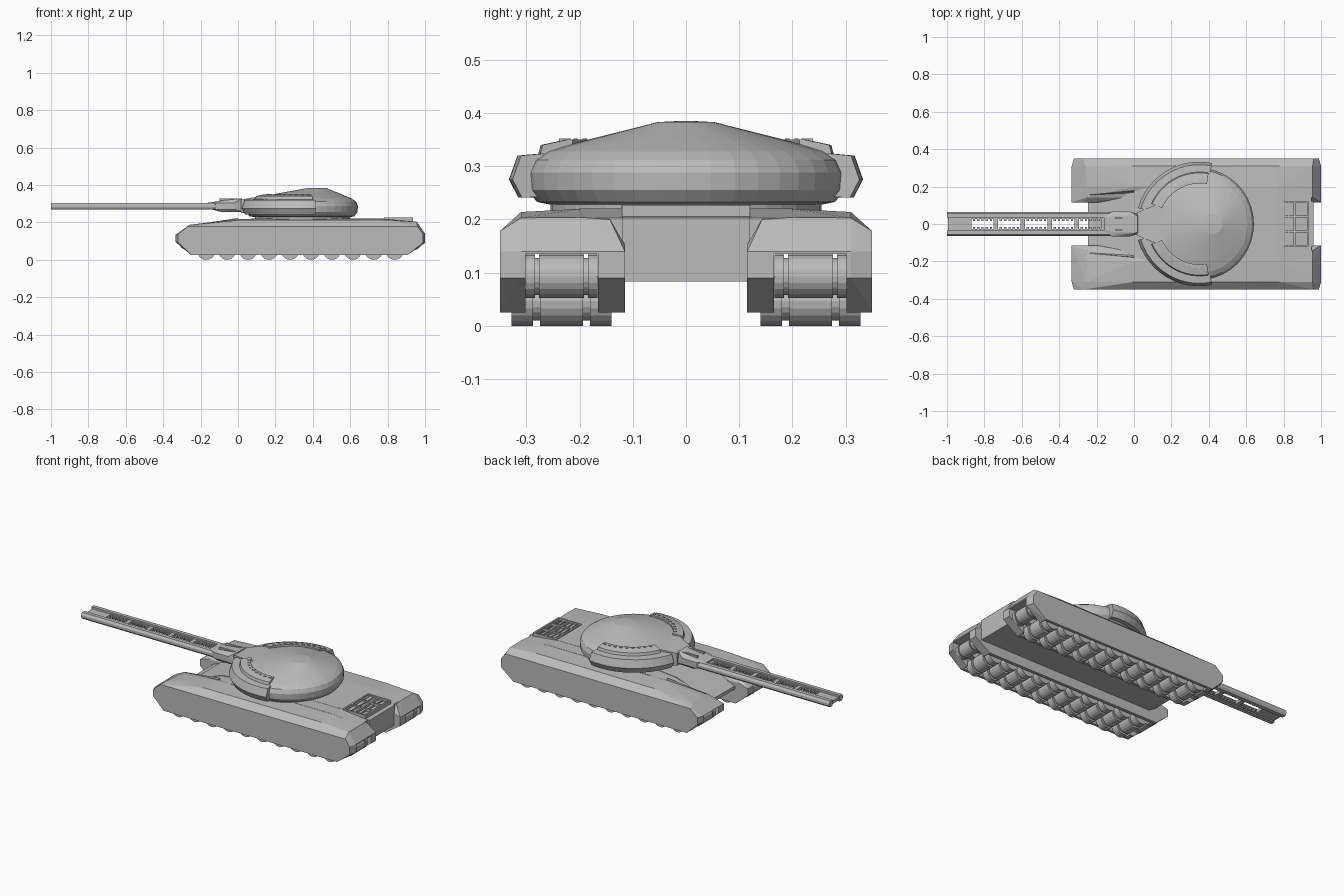
import bpy, bmesh
from math import sin, cos, radians, pi
from mathutils import Matrix

cube = bpy.data.objects.get("Cube")
if cube:
    bpy.data.objects.remove(cube, do_unlink=True)

GREY = (0.5, 0.5, 0.5, 1.0)
mat = bpy.data.materials.new("armour_grey")
mat.use_nodes = True
mat.diffuse_color = GREY
mat.node_tree.nodes["Principled BSDF"].inputs["Base Color"].default_value = GREY


def finish(name, bm):
    bmesh.ops.recalc_face_normals(bm, faces=bm.faces)
    mesh = bpy.data.meshes.new(name)
    bm.to_mesh(mesh)
    bm.free()
    mesh.materials.append(mat)
    ob = bpy.data.objects.new(name, mesh)
    bpy.context.scene.collection.objects.link(ob)
    return ob


def add_box(bm, x0, x1, y0, y1, z0, z1):
    m = Matrix.Translation(((x0 + x1) / 2, (y0 + y1) / 2, (z0 + z1) / 2))
    m = m @ Matrix.Diagonal((x1 - x0, y1 - y0, z1 - z0, 1))
    bmesh.ops.create_cube(bm, size=1, matrix=m)


def hull(name, points):
    """Convex block around the points."""
    bm = bmesh.new()
    for p in points:
        bm.verts.new(p)
    out = bmesh.ops.convex_hull(bm, input=bm.verts)
    loose = {v for v in out["geom_interior"] if isinstance(v, bmesh.types.BMVert)}
    bmesh.ops.delete(bm, geom=list(loose), context='VERTS')
    bmesh.ops.dissolve_limit(bm, angle_limit=0.01, verts=bm.verts, edges=bm.edges)
    return finish(name, bm)


def add_loft(bm, rings):
    """Skin closed rings in order and cap both ends."""
    loops = [[bm.verts.new(p) for p in ring] for ring in rings]
    n = len(loops[0])
    for a, b in zip(loops, loops[1:]):
        for i in range(n):
            j = (i + 1) % n
            bm.faces.new((a[i], a[j], b[j], b[i]))
    bm.faces.new(loops[0])
    bm.faces.new(loops[-1])


def loft(name, rings):
    bm = bmesh.new()
    add_loft(bm, rings)
    return finish(name, bm)


def cut(ob, cutters):
    for c in cutters:
        mod = ob.modifiers.new("cut", 'BOOLEAN')
        mod.object = c
        mod.operation = 'DIFFERENCE'
        mod.solver = 'EXACT'
    dg = bpy.context.evaluated_depsgraph_get()
    mesh = bpy.data.meshes.new_from_object(ob.evaluated_get(dg))
    ob.modifiers.clear()
    ob.data = mesh
    for c in cutters:
        bpy.data.objects.remove(c, do_unlink=True)


def box(name, *size):
    bm = bmesh.new()
    add_box(bm, *size)
    return finish(name, bm)


# Track housings: faceted pods with a hollow underside
lower = [(-0.25, 0.025), (-0.333, 0.095), (-0.333, 0.135),
         (1.0, 0.14), (1.0, 0.09), (0.905, 0.025)]
tops = {0.35: [(-0.27, 0.178), (0.96, 0.178)],
        0.31: [(-0.26, 0.187), (0, 0.212), (0.77, 0.214), (0.955, 0.203)],
        0.2: [(-0.25, 0.187), (0, 0.219), (0.77, 0.22), (0.955, 0.204)],
        0.143: [(-0.25, 0.18), (0, 0.2), (0.955, 0.2)],
        0.115: [(-0.27, 0.153), (0.97, 0.153)]}
WHEEL_Y = 0.234


def add_wheel(bm, x, y, z, r, bands):
    for half_from, half_to, rad in bands:
        m = Matrix.Translation((x, y + (half_from + half_to) / 2, z)) @ Matrix.Rotation(pi / 2, 4, 'X')
        bmesh.ops.create_cone(bm, cap_ends=True, segments=20, radius1=r * rad, radius2=r * rad,
                              depth=half_to - half_from, matrix=m)


for side, s in (("left", 1), ("right", -1)):
    pts = []
    for y, top in tops.items():
        inset = 0.012 if y == 0.35 else 0
        pts += [(min(max(x, -0.333 + inset), 1 - inset), s * y, z) for x, z in lower + top]
    pod = hull(side + "_track_housing", pts)
    y0, y1 = sorted((s * 0.165, s * 0.302))
    y2, y3 = sorted((s * 0.133, s * 0.335))
    cut(pod, [box("end_cutter", -0.5, 1.2, y0, y1, -0.1, 0.135),
              box("well_cutter", -0.225, 0.9, y2, y3, -0.1, 0.1)])

    # Road wheels and raised end rollers
    bm = bmesh.new()
    road = [(-0.094, -0.054, 1), (-0.04, 0.04, 1), (0.054, 0.094, 1), (-0.054, 0.054, 0.78)]
    end = [(-0.068, -0.05, 1), (-0.042, 0.042, 1), (0.05, 0.068, 1), (-0.05, 0.05, 0.85)]
    for i in range(10):
        add_wheel(bm, -0.17 + i * 0.112, s * WHEEL_Y, 0.047, 0.047, road)
    for x in (-0.272, 0.94):
        add_wheel(bm, x, s * WHEEL_Y, 0.093, 0.041, end)
    finish(side + "_wheels", bm)

    # Thin fins on the front slope
    hull(side + "_front_fin", [(-0.25, s * 0.155, 0.185), (0, s * 0.165, 0.205), (0, s * 0.18, 0.205),
                               (0, s * 0.178, 0.224), (-0.2, s * 0.15, 0.175)])

# Central body with sloped nose, and the upper deck
body = [(-0.2, 0.083), (-0.245, 0.11), (-0.245, 0.13), (-0.02, 0.212),
        (0.1, 0.222), (0.77, 0.222), (0.96, 0.203), (0.96, 0.083)]
hull("central_body", [(x, y, z) for x, z in body for y in (-0.12, 0.12)])
hull("upper_deck", [(x, y, z) for y in (-0.2, 0.2)
                    for x, z in [(-0.2, 0.15), (-0.02, 0.208), (0.1, 0.221), (0.77, 0.221),
                                 (0.95, 0.203), (0.95, 0.15)]])

# Engine grille on the rear deck: frame bars and slats
bm = bmesh.new()
for x in (0.785, 0.858, 0.93):
    add_box(bm, x - 0.005, x + 0.005, -0.12, 0.12, 0.2, 0.226)
for y in (-0.117, -0.04, 0.04, 0.117):
    add_box(bm, 0.785, 0.93, y - 0.005, y + 0.005, 0.2, 0.226)
for i in range(5):
    x = 0.8 + i * 0.028
    add_box(bm, x - 0.003, x + 0.003, -0.115, 0.115, 0.2, 0.223 - 0.002 * i)
finish("engine_grille", bm)

# Turret: round base with a dome leaning to the rear (radius, height, centre)
dome = [(0.255, 0.2, 0.345), (0.255, 0.228, 0.345), (0.28, 0.233, 0.342), (0.298, 0.255, 0.341),
        (0.301, 0.288, 0.34), (0.29, 0.312, 0.341), (0.262, 0.328, 0.345), (0.2, 0.346, 0.365),
        (0.053, 0.383, 0.42), (0.015, 0.385, 0.42)]
SEG = 40
loft("turret", [[(cx + r * cos(2 * pi * i / SEG), r * sin(2 * pi * i / SEG), z) for i in range(SEG)]
                for r, z, cx in dome])


def arc(name, s, section, cx, a0, a1, grow, steps=12):
    """Sweep a section (radius, height) around the turret."""
    rings = []
    for k in range(steps + 1):
        t = k / steps
        a = radians(a0 + (a1 - a0) * t)
        rings.append([(cx + (r + grow * t) * cos(a), s * (r + grow * t) * sin(a), z) for r, z in section])
    return loft(name, rings)


collar = [(0.27, 0.243), (0.312, 0.241), (0.33, 0.275), (0.314, 0.32), (0.27, 0.324)]
plate = [(0.278, 0.318), (0.272, 0.34), (0.225, 0.35), (0.215, 0.35), (0.215, 0.33)]
for side, s in (("left", 1), ("right", -1)):
    arc(side + "_armour_collar", s, collar, 0.365, 81, 166, 0.025)
    arc(side + "_roof_plate", s, plate, 0.36, 82, 158, 0.012)
    # Row of small ribs along the roof plate
    bm = bmesh.new()
    for k in range(9):
        a = radians(86 + k * 8)
        x, y = 0.36 + 0.235 * cos(a), s * 0.235 * sin(a)
        add_box(bm, x - 0.008, x + 0.008, y - 0.004, y + 0.004, 0.345, 0.352)
    finish(side + "_roof_ribs", bm)

# Mantlet and breech
hull("mantlet", [(x, s * y, z) for s in (-1, 1) for x, y, z in
                 [(0.015, 0.062, 0.25), (0.015, 0.062, 0.322), (0.11, 0.1, 0.245),
                  (0.11, 0.1, 0.338), (0.2, 0.1, 0.25), (0.2, 0.1, 0.345)]])
hull("breech", [(x, s * y, z) for s in (-1, 1) for x, y, z in
                [(-0.16, 0.035, 0.275), (-0.16, 0.035, 0.305), (-0.12, 0.066, 0.27), (-0.12, 0.066, 0.305),
                 (-0.09, 0.055, 0.256), (-0.08, 0.045, 0.318), (-0.02, 0.066, 0.27), (-0.02, 0.066, 0.305),
                 (0.03, 0.05, 0.256), (0.02, 0.045, 0.328)]])
bm = bmesh.new()
for s in (-1, 1):
    add_box(bm, -0.1, 0.0, s * 0.032 - 0.006, s * 0.032 + 0.006, 0.3, 0.328)
finish("breech_ribs", bm)

# Twin gun rails
rail = [(0.034, 0.268), (0.057, 0.268), (0.065, 0.28), (0.065, 0.292), (0.056, 0.305), (0.034, 0.305)]
for side, s in (("left", 1), ("right", -1)):
    loft(side + "_gun_rail", [[(x, s * y, z) for y, z in rail] for x in (-1.0, -0.11)])

# Slotted bed between the rails, with teeth along each slot
bm = bmesh.new()
centres = [-0.81 + i * 0.144 for i in range(5)]
edges = [-0.995] + [c + d for c in centres for d in (-0.06, 0.06)] + [-0.12]
for x0, x1 in zip(edges[::2], edges[1::2]):
    add_box(bm, x0, x1, -0.036, 0.036, 0.275, 0.293)
for s in (-1, 1):
    for c in centres:
        add_box(bm, c - 0.06, c + 0.06, s * 0.031 - 0.004, s * 0.031 + 0.004, 0.275, 0.296)
        for k in range(5):
            x = c + (k - 2) * 0.023
            add_box(bm, x - 0.006, x + 0.006, s * 0.022 - 0.006, s * 0.022 + 0.006, 0.28, 0.29)
finish("gun_bed", bm)
